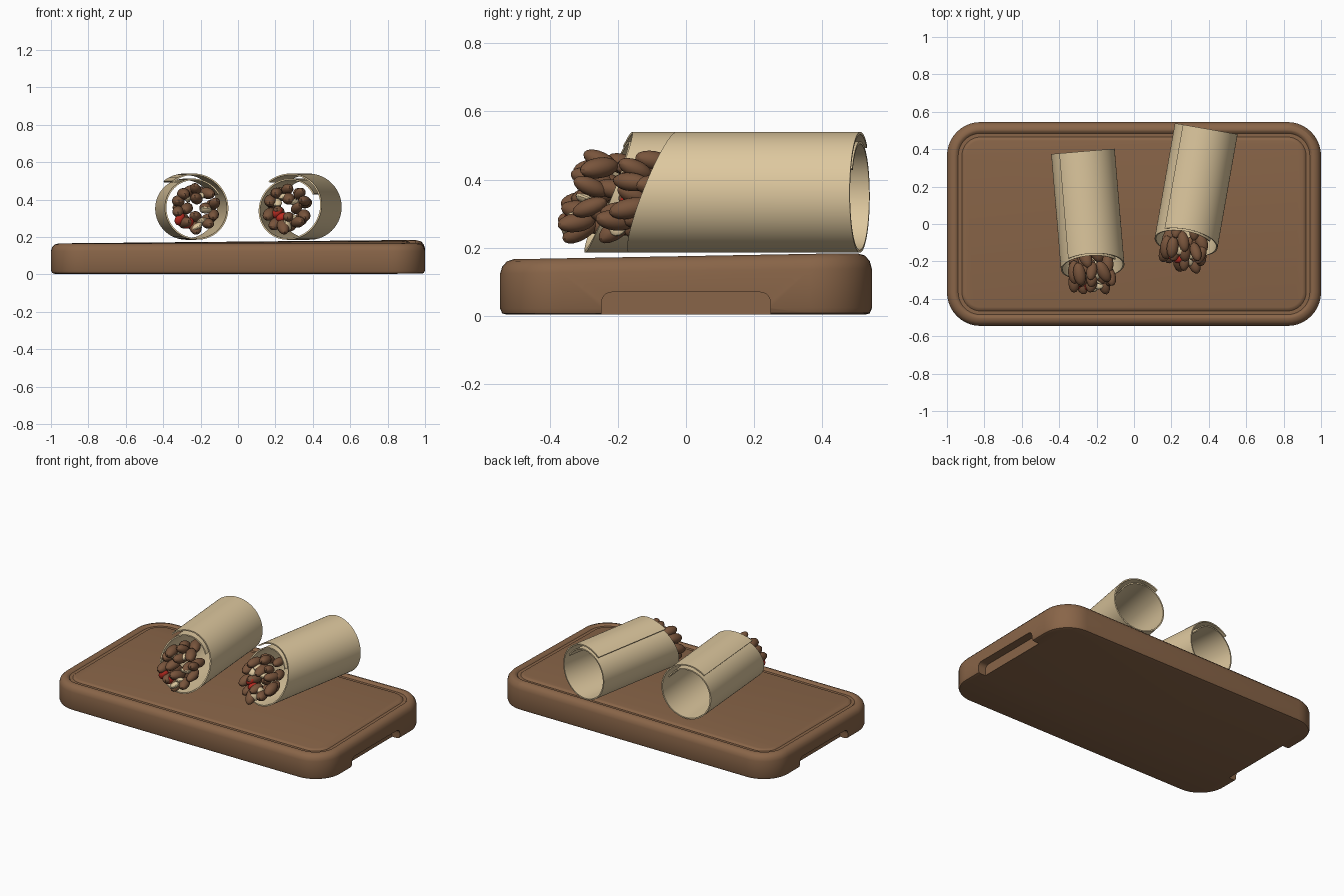
import bpy, bmesh, random
from math import sin, cos, pi, radians
from mathutils import Matrix, Vector, Euler

if "Cube" in bpy.data.objects:
    bpy.data.objects.remove(bpy.data.objects["Cube"])
random.seed(4)


def material(name, rgb):
    m = bpy.data.materials.new(name)
    m.use_nodes = True
    m.diffuse_color = (*rgb, 1)
    m.node_tree.nodes["Principled BSDF"].inputs["Base Color"].default_value = (*rgb, 1)
    return m


WOOD = material("brown wood", (0.25, 0.13, 0.065))
WRAP = material("cream flatbread", (0.72, 0.57, 0.34))
BEAN = material("brown bean", (0.19, 0.09, 0.045))
RED = material("red pepper", (0.5, 0.025, 0.015))
PALE = material("pale rice", (0.72, 0.57, 0.34))


def finish(name, bm, mat):
    bmesh.ops.recalc_face_normals(bm, faces=bm.faces)
    me = bpy.data.meshes.new(name)
    bm.to_mesh(me)
    bm.free()
    ob = bpy.data.objects.new(name, me)
    bpy.context.collection.objects.link(ob)
    me.materials.append(mat)
    return ob


def activate(ob):
    bpy.ops.object.select_all(action="DESELECT")
    ob.select_set(True)
    bpy.context.view_layer.objects.active = ob


def apply_and_smooth(ob):
    activate(ob)
    for mod in list(ob.modifiers):
        bpy.ops.object.modifier_apply(modifier=mod.name)
    bpy.ops.object.shade_smooth_by_angle(angle=radians(32))


def rounded_loop(bm, inset, z, half_x=1.0, half_y=0.545, radius=0.18, steps=10):
    r = max(radius - inset, 0.05)
    cx, cy = half_x - inset - r, half_y - inset - r
    loop = []
    for k, (sx, sy) in enumerate([(1, 1), (-1, 1), (-1, -1), (1, -1)]):
        for i in range(steps + 1):
            a = (k + i / steps) * pi / 2
            loop.append(bm.verts.new((sx * cx + r * cos(a), sy * cy + r * sin(a), z)))
    return loop


# Board: stacked rounded outlines with a shallow juice groove
BOARD = [(0.02, 0.004), (0.006, 0.008), (0, 0.022), (0, 0.125), (0.006, 0.145),
         (0.02, 0.16), (0.04, 0.166), (0.05, 0.164), (0.06, 0.155), (0.08, 0.155),
         (0.09, 0.163), (0.1, 0.165)]
bm = bmesh.new()
loops = [rounded_loop(bm, inset, z) for inset, z in BOARD]
for a, b in zip(loops, loops[1:]):
    for i in range(len(a)):
        j = (i + 1) % len(a)
        bm.faces.new((a[i], a[j], b[j], b[i]))
bm.faces.new(loops[0])
bm.faces.new(loops[-1])
# slight rise toward the back left corner
for v in bm.verts:
    v.co.z += 0.02 * v.co.z / 0.165 * (v.co.x + 1) / 2 * (v.co.y + 0.545) / 1.09
board = finish("cutting_board", bm, WOOD)

# Finger recesses under both short ends
for side in (-1, 1):
    bm = bmesh.new()
    bmesh.ops.create_cube(bm, size=1, matrix=Matrix.Translation((side * 1.0, 0, 0)) @
                          Matrix.Diagonal((0.11, 0.495, 0.14, 1)))
    rim = [e for e in bm.edges if all(v.co.z > 0 for v in e.verts)
           and abs(e.verts[0].co.y - e.verts[1].co.y) < 0.01]
    bmesh.ops.bevel(bm, geom=rim, offset=0.03, segments=5, profile=0.5, affect="EDGES")
    cutter = finish("recess_cutter", bm, WOOD)
    cutter.hide_render = True
    mod = board.modifiers.new("recess", "BOOLEAN")
    mod.object, mod.operation, mod.solver = cutter, "DIFFERENCE", "EXACT"
    activate(board)
    bpy.ops.object.modifier_apply(modifier=mod.name)
    bpy.data.objects.remove(cutter)
apply_and_smooth(board)


# Rolled flatbread: a spiral sheet with a slanted mouth
def wrap(name, place):
    bm = bmesh.new()
    rows, steps = [], 92
    for i in range(steps + 1):
        t = i / steps
        a = radians(130 - 460 * t)
        r = 0.183 - 0.035 * t
        x, z = r * cos(a), r * sin(a)
        rows.append([bm.verts.new((x, y, z)) for y in (0.4 * z, 0.62)])
    for a, b in zip(rows, rows[1:]):
        bm.faces.new((a[0], a[1], b[1], b[0]))
    ob = finish(name, bm, WRAP)
    ob.matrix_world = place
    mod = ob.modifiers.new("thickness", "SOLIDIFY")
    mod.thickness, mod.offset = 0.008, 0
    apply_and_smooth(ob)


def pieces(name, place, items, mat):
    bm = bmesh.new()
    for pos, size, turn in items:
        bmesh.ops.create_uvsphere(bm, u_segments=14, v_segments=9, radius=1,
                                  matrix=Matrix.Translation(pos) @ turn.to_matrix().to_4x4()
                                  @ Matrix.Diagonal((*size, 1)))
    ob = finish(name, bm, mat)
    ob.matrix_world = place
    apply_and_smooth(ob)


def jitter(amount):
    return random.uniform(-amount, amount)


# Beans fan outward around the mouth, with a looser row behind
def beans():
    items = []
    for count, ring, back in ((10, 0.1, 0), (4, 0.05, -0.01), (7, 0.09, 0.075)):
        for i in range(count):
            a = 2 * pi * (i + jitter(0.2)) / count + ring * 3
            x, z = ring * cos(a), ring * sin(a)
            turn = Euler((-2.5 * z + jitter(0.4), 0, 2.5 * x + jitter(0.4)))
            size = Vector((0.032, 0.06, 0.029)) * random.uniform(0.88, 1.1)
            items.append((Vector((x, back - 0.05 + 0.4 * z + jitter(0.02), z)), size, turn))
    return items


def bits(spots, size):
    return [(Vector((x, -0.065 + 0.4 * z, z)), size,
             Euler((jitter(0.5), jitter(1.2), jitter(0.5)))) for x, z in spots]


ROLLS = [
    ("right", (-0.228, -0.23, 0.356), 4.8, [(-0.09, -0.06), (-0.045, -0.08)],
     [(0.02, 0.06), (0.05, -0.01), (-0.05, 0.06), (0.03, -0.07), (0.0, -0.1)]),
    ("left", (0.272, -0.10, 0.356), -10, [(-0.05, -0.025), (-0.02, -0.05)],
     [(-0.06, 0.03), (0.04, 0.03), (-0.02, 0.06), (0.05, -0.06), (0.01, -0.09)]),
]
for side, origin, angle, red, pale in ROLLS:
    place = Matrix.Translation(origin) @ Matrix.Rotation(radians(angle), 4, "Z")
    wrap(side + "_wrap", place)
    pieces(side + "_beans", place, beans(), BEAN)
    pieces(side + "_pepper_pieces", place, bits(red, (0.036, 0.03, 0.024)), RED)
    pieces(side + "_rice_grains", place, bits(pale, (0.034, 0.03, 0.017)), PALE)
